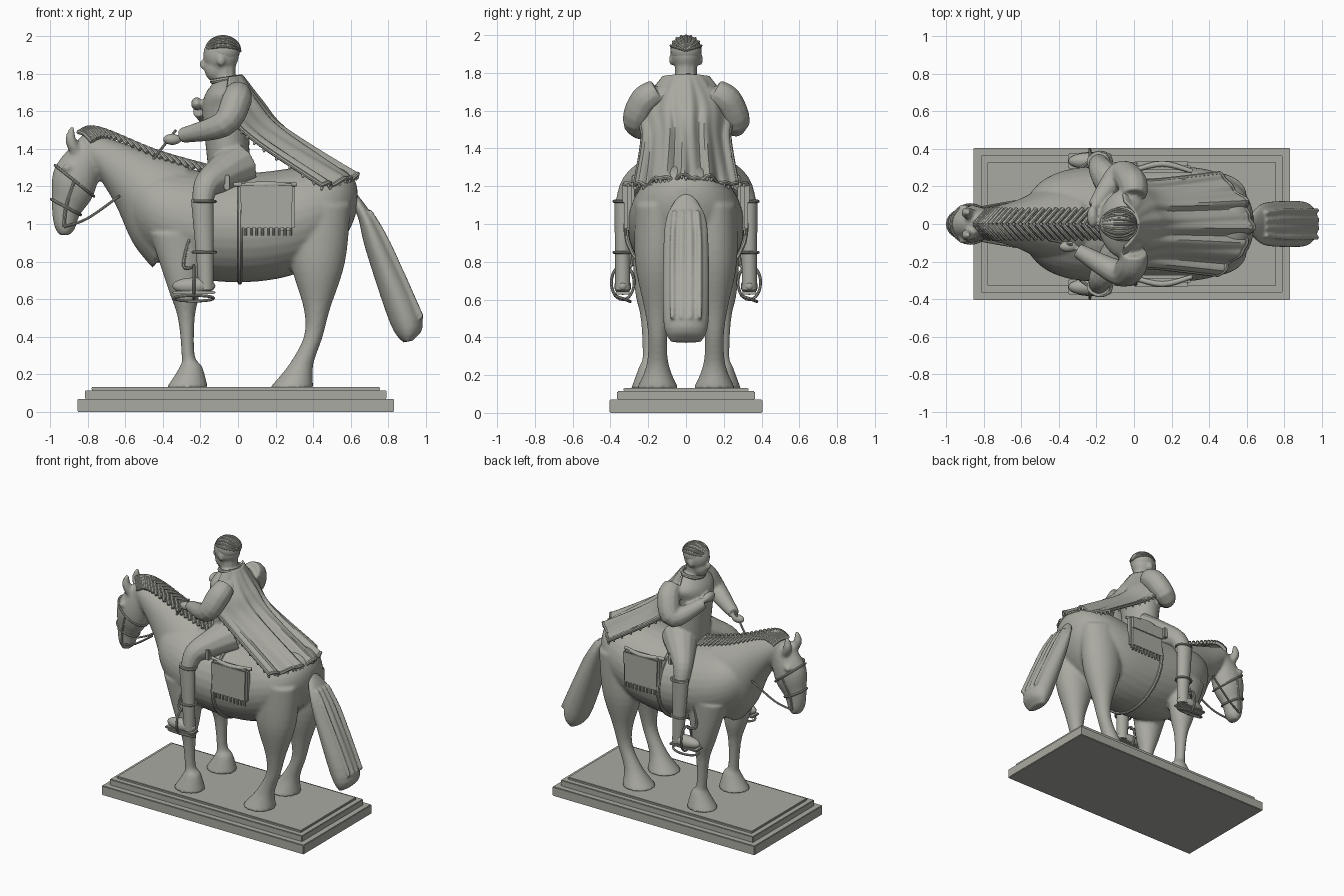
import bpy, bmesh, math
from mathutils import Vector, Matrix

if "Cube" in bpy.data.objects:
    bpy.data.objects.remove(bpy.data.objects["Cube"])

stone = bpy.data.materials.new("grey_stone")
stone.use_nodes = True
stone.diffuse_color = (.4, .4, .36, 1)
stone.node_tree.nodes["Principled BSDF"].inputs["Base Color"].default_value = stone.diffuse_color
SIDES = {"right": -1, "left": 1}


def catmull(before, start, end, after, t):
    bend = 2 * before - 5 * start + 4 * end - after
    return start + t / 2 * (end - before + t * (bend + t * (3 * (start - end) + after - before)))


def spline(rows, steps):
    """Smoothly interpolate rows of numbers."""
    last = len(rows) - 1
    smooth_rows = []
    for i in range(last):
        near = rows[max(i - 1, 0)], rows[i], rows[i + 1], rows[min(i + 2, last)]
        for step in range(steps):
            smooth_rows.append([catmull(*values, step / steps) for values in zip(*near)])
    return smooth_rows + [list(rows[last])]


def circle(centre, across, along, count):
    """Points of an ellipse spanned by two half axes."""
    angles = [math.tau * i / count for i in range(count)]
    return [centre + across * math.cos(angle) + along * math.sin(angle) for angle in angles]


def axes(row, y=0):
    """Centre and half axes of a section given by its two edges (x, z) and half width."""
    xa, za, xb, zb, width = row
    centre = Vector((xa + xb, 2 * y, za + zb)) / 2
    return centre, Vector((0, width, 0)), Vector((xa - xb, 0, za - zb)) / 2


def skin(bm, rings):
    """Closed surface through rings of points."""
    loops = [[bm.verts.new(point) for point in ring] for ring in rings]
    for a, b in zip(loops, loops[1:]):
        for i in range(len(a)):
            bm.faces.new((a[i - 1], a[i], b[i], b[i - 1]))
    bm.faces.new(loops[0])
    bm.faces.new(loops[-1])


def loft(bm, rows, y=0, count=32):
    skin(bm, [circle(*axes(row, y), count) for row in spline(rows, 5)])


def stack(bm, rows, y=0):
    """Loft through level slices: height, front x, back x, half width."""
    loft(bm, [(front, z, back, z, width) for z, front, back, width in rows], y)


def tube(bm, points, side=1, count=12, steps=5):
    """Round tube through points x, y, z, radius."""
    rows = spline([(x, side * y, z, radius) for x, y, z, radius in points], steps)
    path = [Vector(row[:3]) for row in rows]
    across, rings = None, []
    for i, row in enumerate(rows):
        ahead = (path[min(i + 1, len(path) - 1)] - path[max(i - 1, 0)]).normalized()
        across = across or ahead.orthogonal()
        across = (across - ahead * across.dot(ahead)).normalized()
        rings.append(circle(path[i], across * row[3], ahead.cross(across) * row[3], count))
    skin(bm, rings)


def wire(bm, points, radius, side=1, steps=4):
    tube(bm, [(*point, radius) for point in points], side, 8, steps)


def hoop(bm, centre, across, along, radius=.008):
    points = circle(Vector(centre), Vector(across), Vector(along), 24)
    wire(bm, points + points[:1], radius, steps=1)


def placed(centre, size):
    return Matrix.Translation(centre) @ Matrix.Diagonal((*size, 1))


def box(bm, centre, size, bevel):
    part = bmesh.ops.create_cube(bm, size=1, matrix=placed(centre, size))
    edges = list({edge for vert in part["verts"] for edge in vert.link_edges})
    bmesh.ops.bevel(bm, geom=edges, offset=bevel, segments=2, affect="EDGES")


def ball(bm, centre, size):
    bmesh.ops.create_uvsphere(bm, u_segments=24, v_segments=12, radius=1, matrix=placed(centre, size))


def finish(bm, name, voxel=None):
    """Make the object; a voxel size blends its overlapping volumes."""
    bmesh.ops.recalc_face_normals(bm, faces=bm.faces)
    mesh = bpy.data.meshes.new(name)
    bm.to_mesh(mesh)
    bm.free()
    mesh.materials.append(stone)
    mesh.shade_smooth()
    mesh.set_sharp_from_angle(angle=math.radians(40))
    part = bpy.data.objects.new(name, mesh)
    bpy.context.collection.objects.link(part)
    if voxel:
        blend = part.modifiers.new("blend", "REMESH")
        blend.mode, blend.voxel_size, blend.use_smooth_shade = "VOXEL", voxel, True
        soften = part.modifiers.new("soften", "SMOOTH")
        soften.factor, soften.iterations = .5, 3
    return part


# Stepped plinth
bm = bmesh.new()
bottom = 0
for inset, top in ((0, .07), (.04, .115), (.075, .132)):
    size = Vector((1.685 - 2 * inset, .81 - 2 * inset, top - bottom))
    box(bm, (-.012, 0, (top + bottom) / 2), size, .004)
    bottom = top
finish(bm, "plinth")

# Horse: barrel, neck, head and legs blended together
bm = bmesh.new()
barrel = []
for i in range(-11, 12):
    reach = math.sin(math.pi * i / 24)
    girth = math.sqrt(1 - reach ** 4)
    x = .02 + .62 * reach
    middle = .98 + .4 * x * x
    barrel.append((x, middle + .29 * girth, x, middle - .29 * girth, .31 * girth))
loft(bm, barrel)
loft(bm, [(-.26, 1.32, -.45, .76, .22), (-.36, 1.35, -.56, .9, .2),
          (-.58, 1.42, -.65, 1.1, .13), (-.82, 1.5, -.76, 1.28, .08)])
head = [(-.8, 1.5, -.72, 1.33, .07), (-.97, 1.31, -.77, 1.15, .1), (-.99, 1.13, -.84, 1.05, .07),
        (-.98, 1, -.87, .97, .06), (-.95, .94, -.9, .94, .04)]
loft(bm, head)
for side in SIDES.values():
    stack(bm, [(.95, -.47, -.15, .1), (.65, -.37, -.2, .08), (.5, -.32, -.23, .05),
               (.3, -.3, -.23, .04), (.24, -.31, -.19, .06), (.13, -.38, -.16, .1)], side * .19)
    stack(bm, [(1.1, .27, .6, .12), (.8, .28, .57, .12), (.55, .35, .49, .07),
               (.4, .35, .45, .05), (.25, .27, .4, .06), (.13, .17, .4, .11)], side * .15)
    tube(bm, [(-.86, .05, 1.38, .03), (-.89, .06, 1.45, .03), (-.88, .06, 1.52, .01)], side)
    ball(bm, (-.91, side * .09, 1.3), (.025, .015, .02))
finish(bm, "horse", .012)

# Plaited mane in chevrons along the crest
bm = bmesh.new()
for x, z in spline([(-.85, 1.48), (-.75, 1.5), (-.45, 1.38), (-.17, 1.3)], 9):
    for side in SIDES.values():
        wire(bm, [(x + .9 * y, y, z + .01 - 8 * y * y) for y in (0, .04, .08)], .012, side)
finish(bm, "mane")

# Tail with long strands on its upper face
bm = bmesh.new()
tail = [(.6, 1.2, .6, 1.1, .03), (.7, 1.07, .64, 1.03, .1), (.8, .9, .68, .86, .12),
        (.98, .5, .81, .47, .12), (.93, .38, .88, .37, .08)]
loft(bm, tail)
for across in (-.6, -.2, .2, .6):
    wire(bm, [(x, across * width, z) for x, z, *_, width in tail[1:4]], .013)
finish(bm, "tail", .01)

# Bridle and reins
bm = bmesh.new()
for row in head[1:3]:
    centre, across, along = axes(row)
    hoop(bm, centre, across * 1.03, along * 1.03)
cheek = [centre + across for centre, across, along in map(axes, head[1:4])]
for side in SIDES.values():
    wire(bm, cheek, .009, side)
    wire(bm, [cheek[-1], (-.8, .09, 1.03), (-.63, .12, 1.15)], .007, side)
finish(bm, "bridle")

# Saddle bags with top roll and fringe, and the girth strap
bm = bmesh.new()
for side in SIDES.values():
    box(bm, (.15, side * .3, 1.09), (.3, .055, .25), .015)
    box(bm, (.15, side * .33, 1.16), (.28, .01, .09), .002)
    tube(bm, [(-.02, .28, 1.21, .012), (.15, .32, 1.21, .016), (.31, .28, 1.21, .012)], side)
    for i in range(9):
        wire(bm, [(.04 + .03 * i, .32, z) for z in (.98, .94)], .007, side)
    box(bm, (-.06, side * .27, 1.22), (.03, .03, .08), .005)
hoop(bm, (.01, 0, .98), (0, .32, 0), (0, 0, .29), .013)
finish(bm, "saddle_bags")

# Rider: torso, head, arms and thighs blended together
bm = bmesh.new()
stack(bm, [(1.2, -.15, .1, .17), (1.4, -.17, .06, .15), (1.6, -.19, .08, .16),
           (1.7, -.17, .07, .18), (1.78, -.1, 0, .07)])
wire(bm, [(-.07, 0, 1.7), (-.07, 0, 1.9)], .06)
ball(bm, (-.09, 0, 1.9), (.095, .08, .1))
ball(bm, (-.12, 0, 1.83), (.06, .055, .075))
ball(bm, (-.19, 0, 1.85), (.016, .013, .025))
sleeve = [(0, .15, 1.7, .07), (-.01, .22, 1.65, .08), (-.08, .26, 1.53, .07)]
tube(bm, sleeve + [(-.3, .14, 1.47, .04)], SIDES["right"])
tube(bm, sleeve + [(-.21, .09, 1.61, .04)], SIDES["left"])
ball(bm, (-.35, -.12, 1.45), (.05, .03, .03))
ball(bm, (-.22, .04, 1.64), (.03, .06, .035))
for side in SIDES.values():
    ball(bm, (-.09, side * .08, 1.87), (.02, .01, .03))
    tube(bm, [(0, .07, 1.31, .13), (-.09, .18, 1.26, .1), (-.17, .28, 1.2, .07), (-.19, .33, 1.08, .05)], side)
finish(bm, "rider", .009)

# Hair: a cap with combed strands
bm = bmesh.new()
crown = Vector((-.08, 0, 1.92))
ball(bm, crown, (.09, .083, .078))
for i in range(-4, 5):
    lean = math.radians(18 * i)
    up = Vector((0, math.sin(lean) * .083, math.cos(lean) * .077))
    arc = [math.pi * j / 8 for j in range(9)]
    wire(bm, [crown + up * math.sin(turn) - Vector((.09 * math.cos(turn), 0, 0)) for turn in arc], .008)
finish(bm, "hair")

# Riding cane
bm = bmesh.new()
wire(bm, [(-.33, -.11, 1.5), (-.47, -.08, 1.32)], .007)
finish(bm, "riding_cane")

# Cape draped from the collar over the rump: centre x and z, then edge x, y and z
drape = spline([(.02, 1.79, -.05, .12, 1.78), (.12, 1.65, -.06, .24, 1.6),
                (.25, 1.5, .08, .23, 1.44), (.62, 1.25, .44, .27, 1.2)], 12)
COLUMNS = 48
grid = []
for j, (mid_x, mid_z, edge_x, edge_y, edge_z) in enumerate(drape):
    down = j / len(drape)
    line = []
    for i in range(COLUMNS + 1):
        u = 2 * i / COLUMNS - 1
        fold = .012 * down * (math.sin(13 * u + 2 * down) + .7 * math.sin(23 * u - 3 * down))
        line.append(Vector((mid_x, 0, mid_z)).lerp((edge_x, 0, edge_z), u * u) + Vector((fold, edge_y * u, fold)))
    grid.append(line)
bm = bmesh.new()
verts = [[bm.verts.new(point) for point in line] for line in grid]
for a, b in zip(verts, verts[1:]):
    for i in range(COLUMNS):
        bm.faces.new((a[i], a[i + 1], b[i + 1], b[i]))
cape = finish(bm, "cape")
cloth = cape.modifiers.new("cloth_thickness", "SOLIDIFY")
cloth.thickness, cloth.offset = .014, 0

# Rolled hem with tassels, and collar
bm = bmesh.new()
lower = grid[14:]
hem = [line[0] for line in lower] + grid[-1][1:-1] + [line[-1] for line in reversed(lower)]
wire(bm, hem, .012, steps=1)
for point in hem[::2]:
    ball(bm, point - Vector((0, 0, .014)), (.008, .008, .014))
hoop(bm, (-.06, 0, 1.77), (.075, 0, .012), (0, .08, 0), .014)
finish(bm, "cape_trim")

# Boots with cuffs and soles, then stirrups with their leathers
for word, side in SIDES.items():
    y = side * .335
    bm = bmesh.new()
    stack(bm, [(1.13, -.25, -.13, .045), (.8, -.22, -.13, .04), (.65, -.21, -.13, .04)], y)
    ball(bm, (-.235, y, .67), (.115, .045, .045))
    box(bm, (-.235, y, .635), (.23, .08, .016), .005)
    for z in (.85, 1.12):
        hoop(bm, (-.18, y, z), (.06, 0, 0), (0, .047, 0))
    finish(bm, word + "_boot")
    bm = bmesh.new()
    hoop(bm, (-.235, y, .605), (.105, 0, 0), (0, .04, -.015))
    hoop(bm, (-.235, y, .69), (0, .06, 0), (0, 0, .09))
    wire(bm, [(-.24, .33, .77), (-.29, .29, .78), (-.25, .28, .95), (-.16, .29, 1.2)], .009, side)
    finish(bm, word + "_stirrup")
